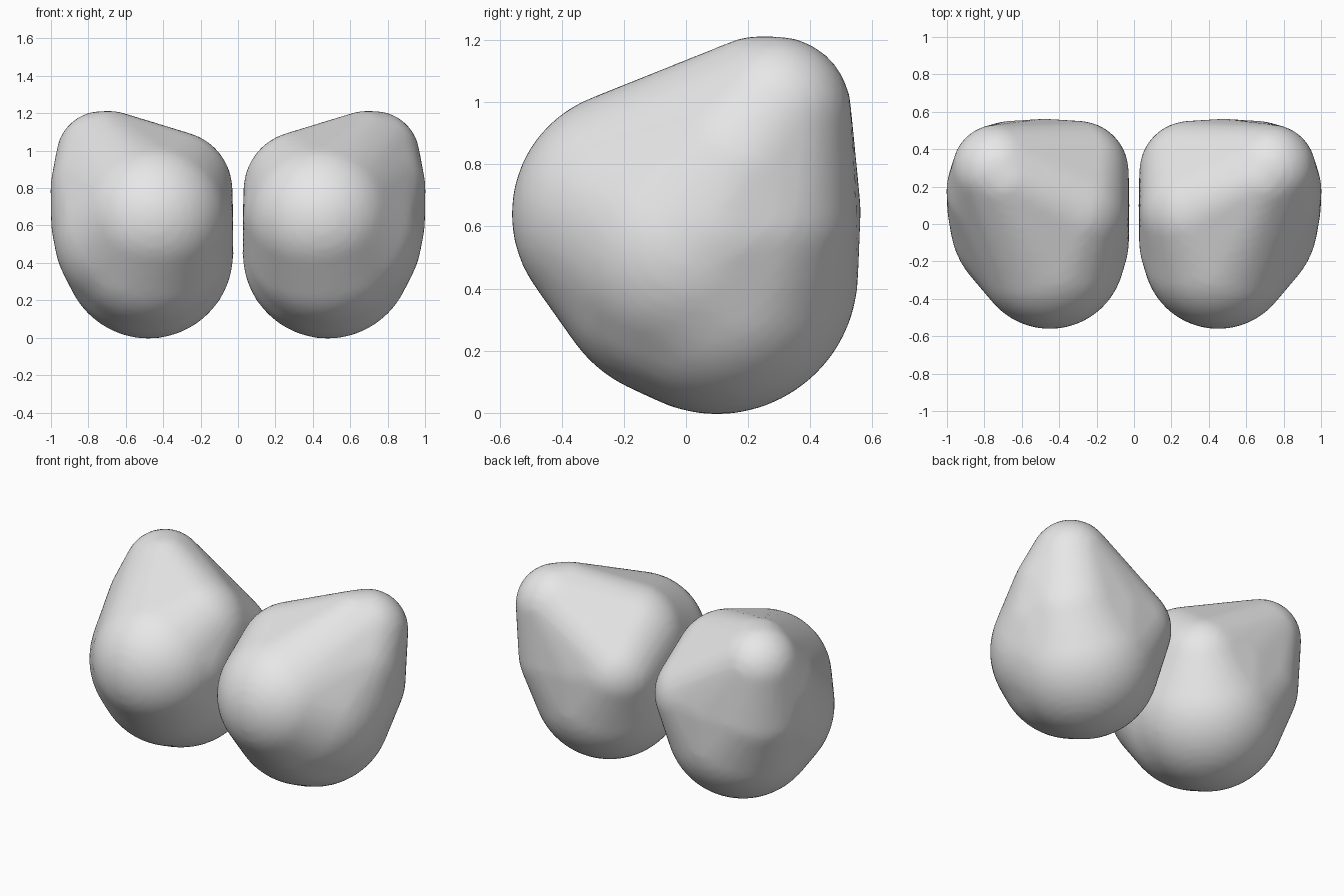
import bpy
import bmesh
from mathutils import Vector

cube = bpy.data.objects.get("Cube")
if cube:
    bpy.data.objects.remove(cube, do_unlink=True)

# Plain grey stone
stone = bpy.data.materials.new("grey_stone")
stone.use_nodes = True
GREY = (0.8, 0.8, 0.8, 1)
stone.diffuse_color = GREY
stone.node_tree.nodes["Principled BSDF"].inputs["Base Color"].default_value = GREY

# Rounded masses that the lump is stretched over: centre and radius
MASSES = [
    ((0.48, 0.10, 0.45), 0.455),   # heavy base
    ((0.48, 0.00, 0.48), 0.44),    # lower front
    ((0.52, 0.02, 0.55), 0.465),   # full body
    ((0.45, -0.16, 0.64), 0.402),  # front bulge
    ((0.73, 0.29, 0.97), 0.242),   # outer rear peak
    ((0.68, 0.23, 1.00), 0.213),   # peak crest
    ((0.345, 0.06, 0.79), 0.316),  # inner shoulder
    ((0.36, -0.10, 0.65), 0.333),  # inner front
    ((0.30, 0.28, 0.66), 0.272),   # inner rear
    ((0.62, 0.10, 0.62), 0.380),   # outer side
    ((0.70, 0.18, 0.80), 0.303),   # outer shoulder
    ((0.48, 0.20, 0.65), 0.363),   # rear
    ((0.65, 0.22, 0.65), 0.332),   # outer rear
]


def ball_points():
    bm = bmesh.new()
    bmesh.ops.create_icosphere(bm, subdivisions=4, radius=1)
    points = [v.co.copy() for v in bm.verts]
    bm.free()
    return points


def lump(name, side, ball):
    # Stretch a convex skin over all the masses
    bm = bmesh.new()
    for centre, radius in MASSES:
        for p in ball:
            co = Vector(centre) + p * radius
            co.x *= side
            bm.verts.new(co)
    bmesh.ops.convex_hull(bm, input=bm.verts[:])
    loose = [v for v in bm.verts if not v.link_faces]
    bmesh.ops.delete(bm, geom=loose, context='VERTS')
    bmesh.ops.recalc_face_normals(bm, faces=bm.faces[:])
    mesh = bpy.data.meshes.new(name)
    bm.to_mesh(mesh)
    bm.free()
    mesh.materials.append(stone)
    for face in mesh.polygons:
        face.use_smooth = True
    obj = bpy.data.objects.new(name, mesh)
    bpy.context.collection.objects.link(obj)
    # Even out the skin
    remesh = obj.modifiers.new("even_skin", 'REMESH')
    remesh.mode = 'VOXEL'
    remesh.voxel_size = 0.025
    remesh.use_smooth_shade = True
    soften = obj.modifiers.new("soften", 'SMOOTH')
    soften.factor = 0.5
    soften.iterations = 3
    return obj


ball = ball_points()
lump("left_lump", 1, ball)
lump("right_lump", -1, ball)
